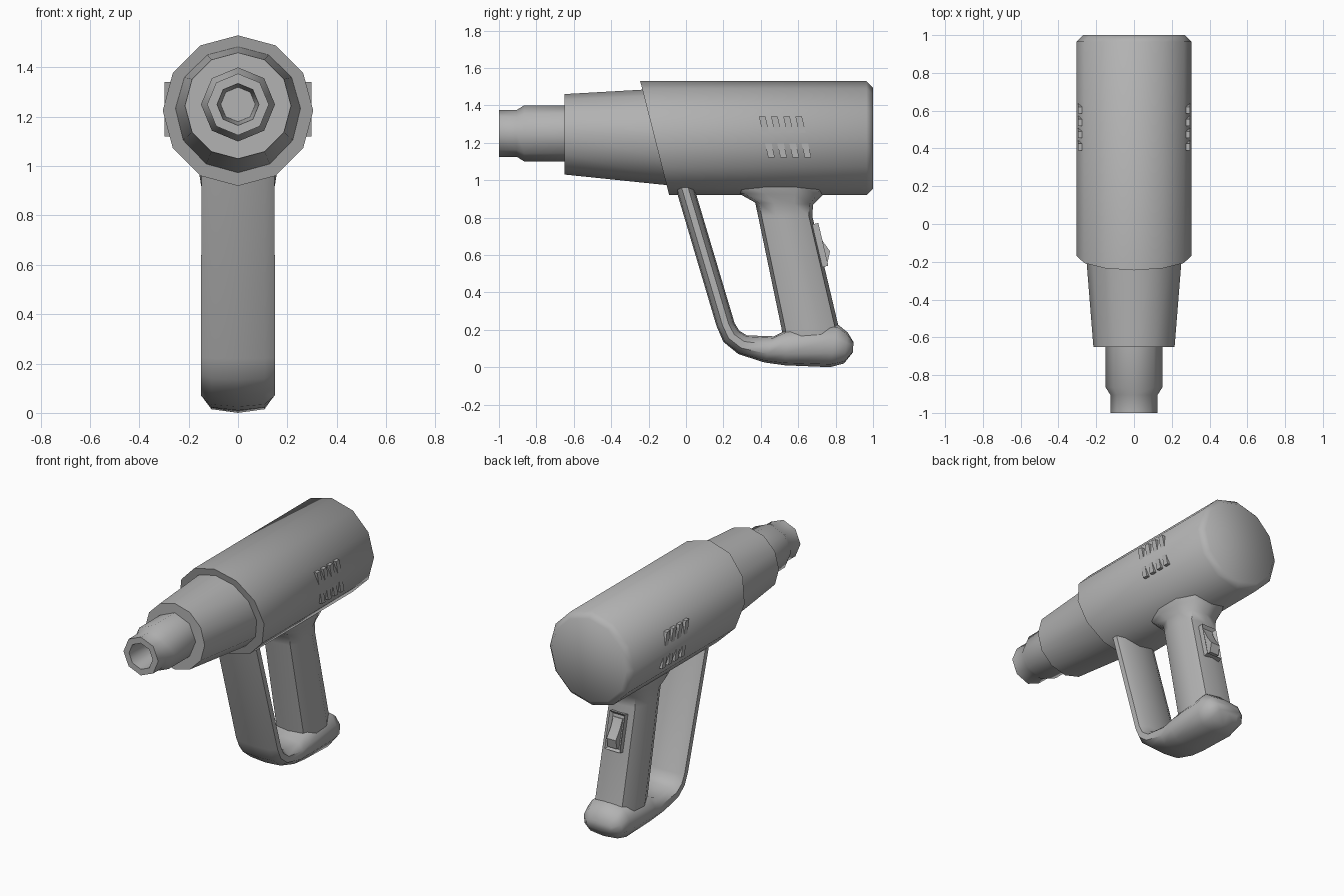
import bpy, bmesh, math
from mathutils import Vector, Matrix

cube = bpy.data.objects.get("Cube")
if cube:
    bpy.data.objects.remove(cube, do_unlink=True)

grey = bpy.data.materials.new("tool_grey")
grey.use_nodes = True
GREY = (0.45, 0.45, 0.45, 1)
grey.diffuse_color = GREY
grey.node_tree.nodes["Principled BSDF"].inputs["Base Color"].default_value = GREY


def finish(bm, name, angle=50):
    bmesh.ops.recalc_face_normals(bm, faces=bm.faces)
    mesh = bpy.data.meshes.new(name)
    bm.to_mesh(mesh)
    bm.free()
    mesh.materials.append(grey)
    obj = bpy.data.objects.new(name, mesh)
    bpy.context.collection.objects.link(obj)
    bpy.ops.object.select_all(action="DESELECT")
    obj.select_set(True)
    bpy.context.view_layer.objects.active = obj
    bpy.ops.object.shade_smooth_by_angle(angle=math.radians(angle))
    return obj


def loft(name, rings, angle=50):
    """Skin a row of equal-sized point rings and cap both ends."""
    bm = bmesh.new()
    rows = [[bm.verts.new(p) for p in ring] for ring in rings]
    n = len(rows[0])
    for a, b in zip(rows, rows[1:]):
        for i in range(n):
            j = (i + 1) % n
            bm.faces.new((a[i], a[j], b[j], b[i]))
    bm.faces.new(rows[0])
    bm.faces.new(rows[-1])
    return finish(bm, name, angle)


def circle(y, z, r, n):
    return [(r * math.sin(math.tau * i / n), y, z + r * math.cos(math.tau * i / n))
            for i in range(n)]


# Rounded section: across the width, and between the outer and inner outline
HALF = [(0, -1), (0.72, -0.87), (1, -0.35), (1, 0.35), (0.72, 0.87), (0, 1)]
SECTION = HALF + [(-u, v) for u, v in HALF[-2:0:-1]]


def section(outer, inner, width):
    a, b = Vector((0, *outer)), Vector((0, *inner))
    return [(a + b) / 2 + (b - a) / 2 * v + Vector((u * width, 0, 0)) for u, v in SECTION]


def prism(name, profile, half_width, x=0):
    """Extrude a side profile of (y, z) points along x."""
    return loft(name, [[(x + s * half_width, y, z) for y, z in profile] for s in (-1, 1)], 25)


# Motor housing with a slanted front edge and a chamfered rear
front = [(x, -0.245 + (1.53 - z) * 0.254, z) for x, y, z in circle(0, 1.225, 0.305, 12)]
loft("motor_housing", [front, circle(0.965, 1.225, 0.305, 12), circle(1, 1.225, 0.27, 12)])

# Tapered front cover
loft("front_cover", [circle(-0.65, 1.245, 0.215, 12), circle(-0.05, 1.231, 0.263, 12)])

# Stepped octagonal nozzle with an open bore
steps = [(-0.78, 0.07), (-1, 0.085), (-1, 0.125), (-0.905, 0.125), (-0.865, 0.15), (-0.6, 0.15)]
loft("nozzle", [circle(y, 1.25, r, 8) for y, r in steps])

# Main grip, flared where it meets the housing
loft("grip", [section(*s) for s in [
    ((0.24, 0.99), (0.76, 0.99), 0.16),
    ((0.28, 0.93), (0.73, 0.92), 0.15),
    ((0.37, 0.88), (0.68, 0.87), 0.132),
    ((0.385, 0.81), (0.675, 0.81), 0.13),
    ((0.51, 0.21), (0.815, 0.22), 0.135),
    ((0.53, 0.1), (0.83, 0.1), 0.13)]])

# Hand guard that sweeps down and back into the foot
loft("guard_and_foot", [section(*s) for s in [
    ((-0.068, 1), (0.032, 1), 0.148),
    ((0.163, 0.22), (0.26, 0.235), 0.15),
    ((0.2, 0.135), (0.285, 0.195), 0.15),
    ((0.28, 0.07), (0.325, 0.17), 0.15),
    ((0.42, 0.025), (0.47, 0.165), 0.15),
    ((0.53, 0.01), (0.54, 0.2), 0.15),
    ((0.77, 0), (0.81, 0.23), 0.15),
    ((0.845, 0.02), (0.865, 0.185), 0.135),
    ((0.893, 0.08), (0.895, 0.135), 0.09)]])

# Switch plate with a recessed face, leaning with the grip
bm = bmesh.new()
bmesh.ops.create_cube(bm, size=1, matrix=Matrix.Diagonal((0.11, 0.06, 0.235, 1)))
bm.faces.ensure_lookup_table()
back = max(bm.faces, key=lambda f: f.calc_center_median().y)
bmesh.ops.inset_region(bm, faces=[back], thickness=0.02)
bmesh.ops.translate(bm, verts=back.verts, vec=(0, -0.02, 0))
bmesh.ops.transform(bm, verts=bm.verts,
                    matrix=Matrix.Translation((0, 0.705, 0.65)) @ Matrix.Rotation(0.23, 4, "X"))
finish(bm, "switch_plate", 25)

# Rocker button
prism("switch_rocker", [(0.68, 0.735), (0.7, 0.735), (0.73, 0.675), (0.77, 0.62),
                        (0.757, 0.56), (0.72, 0.555)], 0.033)

# Slanted vent slats on both sides
for side, label in ((1, "left"), (-1, "right")):
    for i in range(4):
        y = 0.39 + 0.065 * i
        prism(f"vent_slat_{label}_{i + 1}",
              [(y, 1.34), (y + 0.035, 1.34), (y + 0.085, 1.12), (y + 0.05, 1.12)],
              0.02, side * 0.277)
